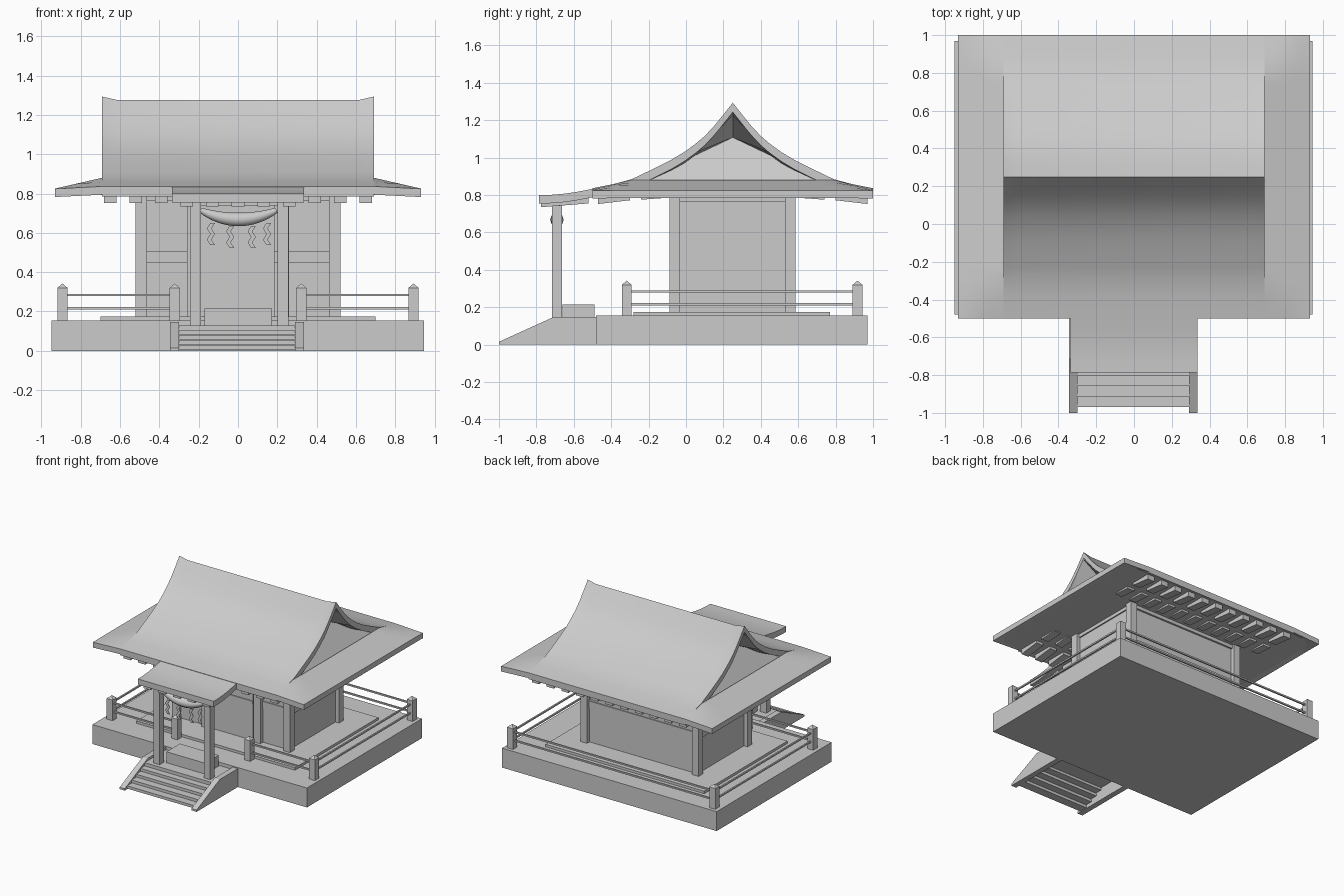
import bpy, bmesh, math

if "Cube" in bpy.data.objects:
    bpy.data.objects.remove(bpy.data.objects["Cube"])

RIDGE_Y = 0.25


def mesh_obj(name, verts, faces, smooth=False):
    me = bpy.data.meshes.new(name)
    me.from_pydata(verts, [], faces)
    bm = bmesh.new()
    bm.from_mesh(me)
    bmesh.ops.recalc_face_normals(bm, faces=bm.faces)
    bm.to_mesh(me)
    bm.free()
    if smooth:
        for p in me.polygons:
            p.use_smooth = True
        me.set_sharp_from_angle(angle=math.radians(30))
    ob = bpy.data.objects.new(name, me)
    bpy.context.collection.objects.link(ob)
    return ob


def box(name, x0, x1, y0, y1, z0, z1, tilt=0.0):
    """Box from its limits; tilt lifts the y1 end."""
    v = [(x, y, z + (tilt if y == y1 else 0))
         for x in (x0, x1) for y in (y0, y1) for z in (z0, z1)]
    f = [(0, 1, 3, 2), (4, 6, 7, 5), (0, 4, 5, 1), (2, 3, 7, 6), (0, 2, 6, 4), (1, 5, 7, 3)]
    return mesh_obj(name, v, f)


def extrude_x(name, prof, x0, x1):
    n = len(prof)
    v = [(x, y, z) for x in (x0, x1) for y, z in prof]
    f = [tuple(range(n)), tuple(range(n, 2 * n))]
    f += [(i, (i + 1) % n, n + (i + 1) % n, n + i) for i in range(n)]
    return mesh_obj(name, v, f)


def sheet(name, xs, ys, zfun, t):
    """Closed slab of vertical thickness t under the surface zfun(x, y)."""
    nx, ny = len(xs), len(ys)
    top = [(x, y, zfun(x, y)) for x in xs for y in ys]
    v = top + [(x, y, z - t) for x, y, z in top]
    N, f = nx * ny, []
    for i in range(nx - 1):
        for j in range(ny - 1):
            a = i * ny + j
            q = (a, a + ny, a + ny + 1, a + 1)
            f += [q, tuple(k + N for k in reversed(q))]
    rim = [i * ny for i in range(nx)] + [(nx - 1) * ny + j for j in range(1, ny)]
    rim += [i * ny + ny - 1 for i in range(nx - 2, -1, -1)] + list(range(ny - 2, 0, -1))
    for a, b in zip(rim, rim[1:] + rim[:1]):
        f.append((a, b, b + N, a + N))
    return mesh_obj(name, v, f, True)


def interp(pts, d):
    for (a, za), (b, zb) in zip(pts, pts[1:]):
        if d <= b:
            return za + (zb - za) * (d - a) / (b - a)
    return pts[-1][1]


# Platform and plinth
box("platform", -0.95, 0.945, -0.48, 0.97, 0, 0.155)
box("plinth", -0.70, 0.70, -0.28, 0.77, 0.155, 0.175)

# Stairs with sloped cheeks and landing
cheek = [(-1, 0), (-1, 0.015), (-0.71, 0.147), (-0.48, 0.147), (-0.48, 0)]
extrude_x("stair_cheek_left", cheek, -0.345, -0.30)
extrude_x("stair_cheek_right", cheek, 0.29, 0.335)
for i in range(4):
    y = -0.97 + i * 0.056
    box("stair_tread", -0.30, 0.29, y, y + 0.07, 0.025 * i + 0.005, 0.025 * (i + 1) + 0.002)
box("landing", -0.30, 0.29, -0.75, -0.48, 0.10, 0.128)
box("offering_box", -0.17, 0.173, -0.66, -0.49, 0.128, 0.215)

# Railing: posts with pyramid caps, two thin rails per side
XR, YF, YB = 0.893, -0.317, 0.917
for x, y in [(s * a, b) for s in (-1, 1) for a, b in ((XR, YF), (0.322, YF), (XR, YB))]:
    h = 0.026
    v = [(x + sx * h, y + sy * h, z) for z in (0.15, 0.32)
         for sx, sy in ((-1, -1), (1, -1), (1, 1), (-1, 1))] + [(x, y, 0.342)]
    f = [(3, 2, 1, 0)] + [(i, (i + 1) % 4, 4 + (i + 1) % 4, 4 + i) for i in range(4)]
    f += [(4 + i, 4 + (i + 1) % 4, 8) for i in range(4)]
    mesh_obj("rail_post", v, f)
for z in (0.216, 0.284):
    r = 0.006
    box("rail_back", -XR, XR, YB - r, YB + r, z - r, z + r)
    for s in (-1, 1):
        box("rail_side", s * XR - r, s * XR + r, YF, YB, z - r, z + r)
        a, b = sorted((s * 0.322, s * XR))
        box("rail_front", a, b, YF - r, YF + r, z - r, z + r)

# Hall: walls, posts, bands, door
box("hall_walls", -0.49, 0.49, -0.055, 0.555, 0.175, 0.80)
box("wall_band", -0.496, 0.496, -0.063, 0.563, 0.447, 0.505)
box("wall_head_beam", -0.50, 0.50, -0.07, 0.57, 0.765, 0.80)
for s in (-1, 1):
    for x, y in ((0.493, -0.06), (0.493, 0.557), (0.23, -0.06)):
        box("hall_post", s * x - 0.029, s * x + 0.029, y - 0.029, y + 0.029, 0.17, 0.80)
box("door", -0.19, 0.185, -0.072, -0.05, 0.175, 0.74)
box("door_rail", -0.19, 0.185, -0.079, -0.05, 0.468, 0.49)

# Porch columns and beam
for x in (-0.217, 0.228):
    box("porch_column", x - 0.028, x + 0.028, -0.717, -0.663, 0.12, 0.765)
box("porch_beam", -0.27, 0.28, -0.705, -0.675, 0.74, 0.765)

# Main roof: concave slopes meeting at a sharp ridge
CURVE = [(0, 1.277), (0.05, 1.215), (0.10, 1.155), (0.15, 1.103), (0.20, 1.062), (0.26, 1.02),
         (0.33, 0.98), (0.41, 0.942), (0.48, 0.91), (0.54, 0.883), (0.64, 0.858), (0.75, 0.836)]
offs = [d for d, _ in CURVE]
ys = [RIDGE_Y - d for d in reversed(offs)] + [RIDGE_Y + d for d in offs[1:]]
GX, EX, T = 0.692, 0.932, 0.05


def main_z(x, y):
    d = abs(y - RIDGE_Y)
    lift = 0.016 * max(0, (abs(x) - 0.62) / 0.07) * max(0, 1 - d / 0.6)
    return interp(CURVE, d) + lift


def skirt_z(x, y):
    u = (abs(x) - GX) / (EX - GX)
    plane = 0.880 - 0.055 * u
    corner = interp(CURVE, abs(y - RIDGE_Y)) - 0.012 * u
    return min(plane, corner)


sheet("main_roof", [-GX, -0.66, -0.62, 0, 0.62, 0.66, GX], ys, main_z, T)
for s in (-1, 1):
    xs = [s * (GX + (EX - GX) * k / 4) for k in range(5)]
    sheet("roof_skirt", xs, ys, skirt_z, 0.042)
    # Recessed gable: sloping lower panel and dark soffit above it
    g, m, p = s * 0.69, s * 0.63, s * 0.50
    v = [(g, -0.27, 0.86), (g, 0.77, 0.86), (m, 0.44, 1.03), (p, 0.25, 1.108),
         (m, 0.06, 1.03), (g, 0.25, 1.228), (g, 0.44, 1.03), (g, 0.06, 1.03)]
    f = [(0, 1, 3), (1, 2, 3), (0, 3, 4), (1, 6, 2), (0, 4, 7), (6, 5, 3, 2), (7, 4, 3, 5)]
    mesh_obj("gable_recess", v, f)
box("soffit", -0.90, 0.90, -0.48, 0.98, 0.792, 0.806)

# Porch roof
PORCH = [(-0.785, 0.80), (-0.72, 0.801), (-0.66, 0.806), (-0.60, 0.814), (-0.55, 0.823), (-0.495, 0.834)]
sheet("porch_roof", [-0.335, 0.335], [p[0] for p in PORCH], lambda x, y: interp(PORCH, y), 0.045)

# Rafters in two rows under each eave, plus the porch
for i in range(-5, 6):
    x, w = i * 0.13, 0.032
    box("rafter_back", x - w, x + w, 0.97, 0.80, 0.752, 0.80, 0.02)
    box("rafter_back_inner", x - w, x + w, 0.74, 0.60, 0.775, 0.80, 0.01)
    box("rafter_front", x - w, x + w, -0.47, -0.30, 0.752, 0.80, 0.02)
    box("rafter_front_inner", x - w, x + w, -0.24, -0.10, 0.775, 0.80, 0.01)
    if abs(i) < 3:
        box("porch_rafter", x - w, x + w, -0.775, -0.52, 0.735, 0.77, 0.02)

# Sagging straw rope, thick in the middle
cu = bpy.data.curves.new("straw_rope", 'CURVE')
cu.dimensions = '3D'
cu.bevel_depth = 0.036
cu.bevel_resolution = 3
cu.use_fill_caps = True
sp = cu.splines.new('POLY')
N = 20
sp.points.add(N)
for k, pt in enumerate(sp.points):
    u = 2 * k / N - 1
    pt.co = (0.003 + 0.193 * u, -0.69, 0.668 + 0.047 * u * u, 1)
    pt.radius = 1 - 0.6 * u * u
sp.use_smooth = True
bpy.context.collection.objects.link(bpy.data.objects.new("straw_rope", cu))

# Zigzag paper streamers
for x, z in ((-0.138, 0.65), (-0.04, 0.635), (0.07, 0.635), (0.148, 0.65)):
    for k in range(4):
        zz, s = z - k * 0.028, 0.009 * (-1) ** k
        v = [(x + s + dx, y, zt) for y in (-0.692, -0.688)
             for dx, zt in ((-0.012, zz), (0.012, zz), (0.012 - 2 * s, zz - 0.028), (-0.012 - 2 * s, zz - 0.028))]
        f = [(0, 1, 2, 3), (7, 6, 5, 4)] + [(i, (i + 1) % 4, 4 + (i + 1) % 4, 4 + i) for i in range(4)]
        mesh_obj("paper_streamer", v, f)
